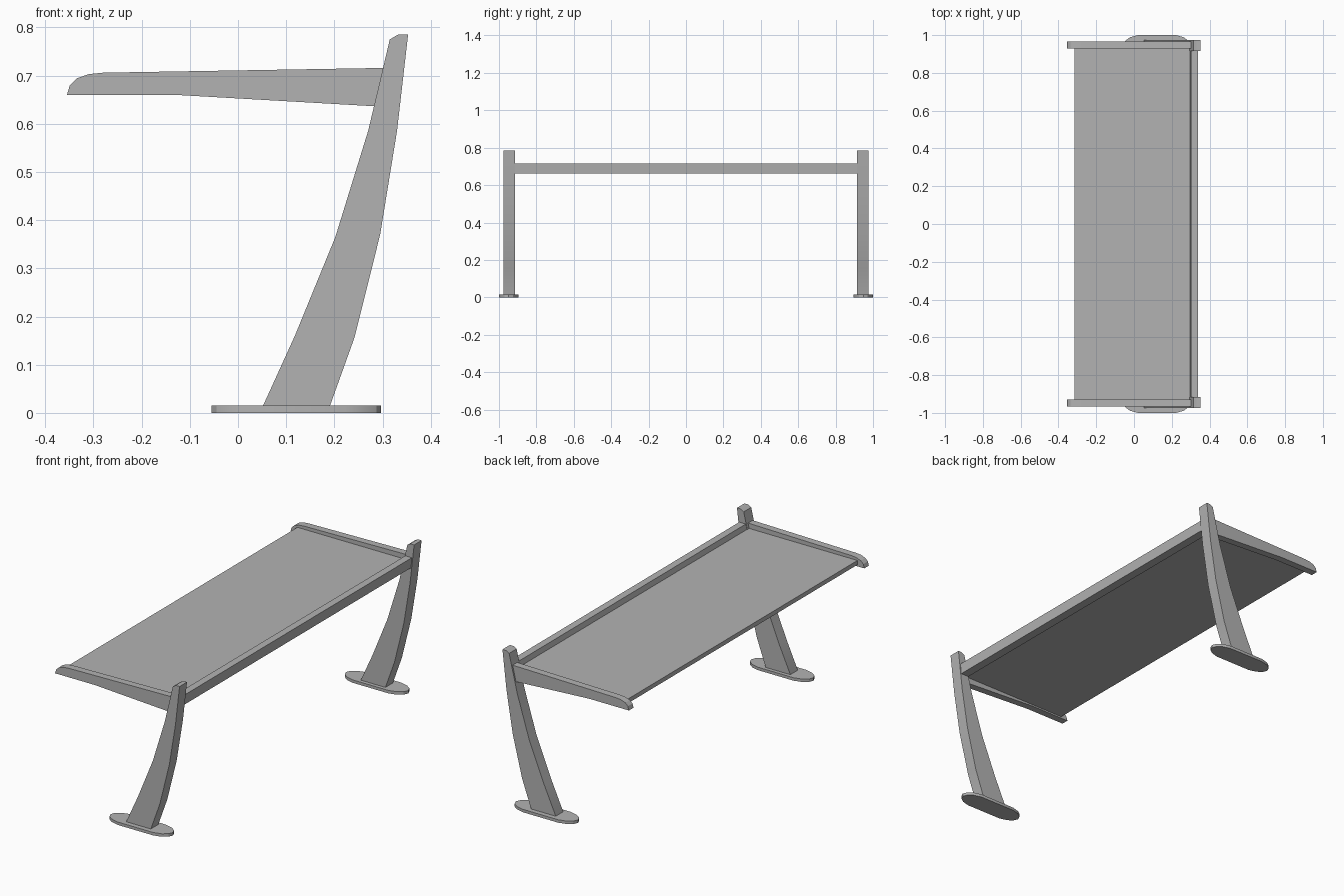
import bpy, bmesh, math
from mathutils import Vector

cube = bpy.data.objects.get("Cube")
if cube:
    bpy.data.objects.remove(cube, do_unlink=True)

grey = bpy.data.materials.new("plain grey")
grey.use_nodes = True
colour = (0.45, 0.45, 0.45, 1)
grey.diffuse_color = colour
grey.node_tree.nodes["Principled BSDF"].inputs["Base Color"].default_value = colour


def extrude_part(name, outline, offset, mirrored=False):
    """Extrude a closed 3D outline by an offset, optionally mirrored across y."""
    bm = bmesh.new()
    face = bm.faces.new([bm.verts.new(p) for p in outline])
    result = bmesh.ops.extrude_face_region(bm, geom=[face], use_keep_orig=True)
    moved = [g for g in result["geom"] if isinstance(g, bmesh.types.BMVert)]
    bmesh.ops.translate(bm, verts=moved, vec=Vector(offset))
    bmesh.ops.recalc_face_normals(bm, faces=bm.faces[:])
    mesh = bpy.data.meshes.new(name)
    bm.to_mesh(mesh)
    bm.free()
    mesh.materials.append(grey)
    obj = bpy.data.objects.new(name, mesh)
    bpy.context.collection.objects.link(obj)
    bpy.ops.object.select_all(action="DESELECT")
    obj.select_set(True)
    bpy.context.view_layer.objects.active = obj
    bpy.ops.object.shade_smooth_by_angle(angle=math.radians(25))
    if mirrored:
        mod = obj.modifiers.new("Mirror", "MIRROR")
        mod.use_axis = (False, True, False)
        mod.use_mirror_merge = False
    return obj


def side_profile(name, points, y0, y1, mirrored=False):
    return extrude_part(name, [(x, y0, z) for x, z in points],
                        (0, y1 - y0, 0), mirrored)


# Curved, tapering legs
side_profile("legs", [
    (0.05, 0), (0.052, 0.015), (0.118, 0.16), (0.202, 0.365), (0.27, 0.585),
    (0.315, 0.775), (0.332, 0.785), (0.353, 0.785), (0.33, 0.585),
    (0.295, 0.37), (0.242, 0.157), (0.191, 0.015), (0.19, 0)],
    0.915, 0.975, True)

# Cantilever arms with a rounded nose
side_profile("arms", [
    (-0.355, 0.66), (-0.349, 0.68), (-0.335, 0.694), (-0.31, 0.703),
    (-0.28, 0.706), (0.31, 0.716), (0.29, 0.636), (-0.13, 0.66)],
    0.93, 0.967, True)

# Sloped rail joining the legs
side_profile("rear_rail", [
    (0.29, 0.663), (0.335, 0.663), (0.34, 0.716), (0.303, 0.716)],
    -0.93, 0.93)

# Thin panel between the arms
side_profile("panel", [
    (-0.316, 0.668), (0.3, 0.668), (0.3, 0.69), (-0.316, 0.69)],
    -0.935, 0.935)

# Foot plates with rounded ends
half = [(-0.055, 0), (-0.045, 0.023), (-0.02, 0.041), (0.02, 0.052),
        (0.222, 0.052), (0.262, 0.041), (0.287, 0.023), (0.297, 0)]
ring = half + [(x, -y) for x, y in half[-2:0:-1]]
extrude_part("foot_plates", [(x, 0.948 + y, 0) for x, y in ring],
             (0, 0, 0.015), True)
